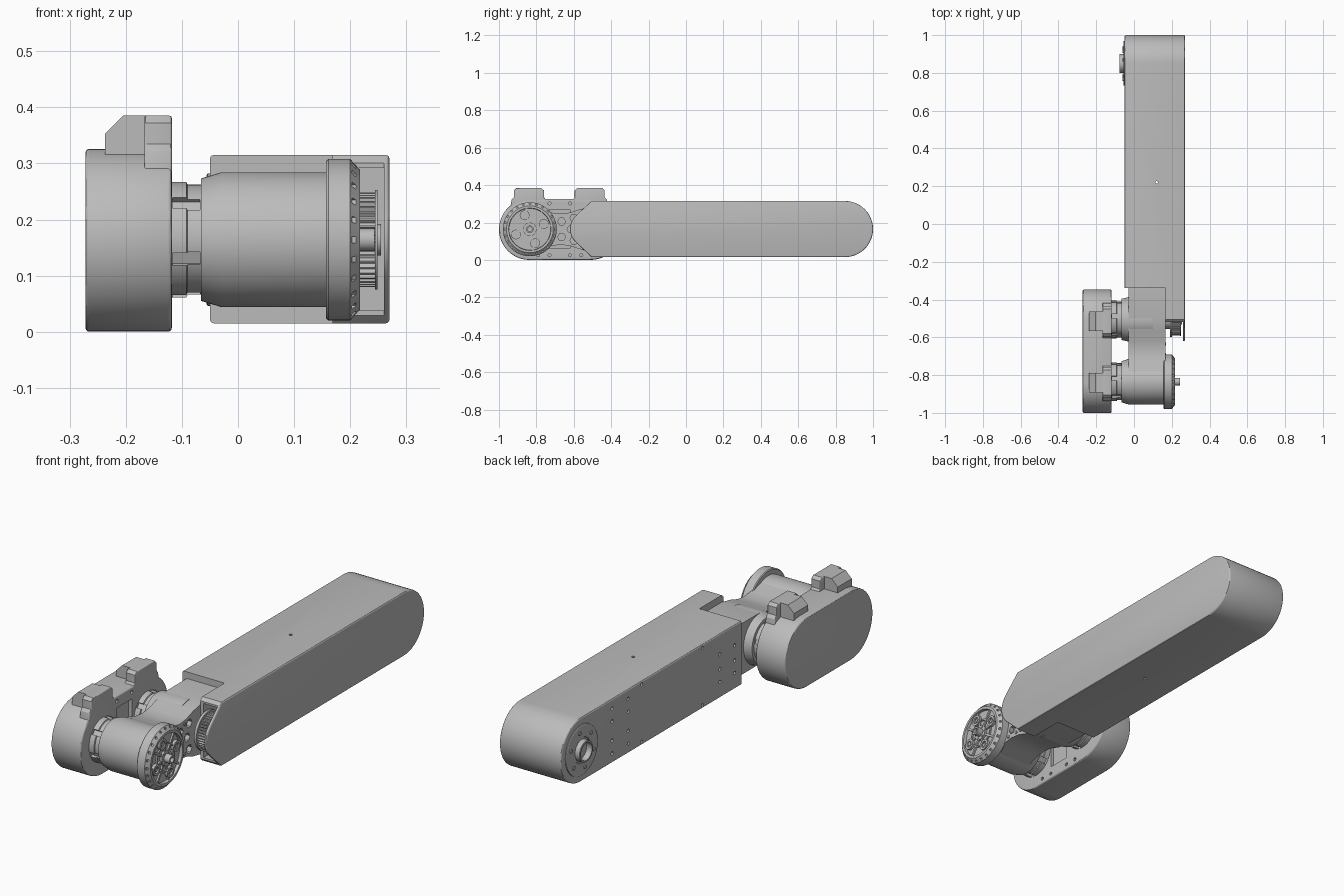
import bpy, bmesh, math
from math import sin, cos, pi, tau, radians
from mathutils import Matrix, Vector

old = bpy.data.objects.get("Cube")
if old:
    bpy.data.objects.remove(old)

grey = bpy.data.materials.new("machine grey")
grey.use_nodes = True
grey.diffuse_color = (0.5, 0.5, 0.5, 1)
grey.node_tree.nodes["Principled BSDF"].inputs["Base Color"].default_value = grey.diffuse_color

parts = []
MID = 0.164            # height of all joint axes
SHOULDER, ELBOW, TIP = -0.84, -0.505, 0.85   # joint positions along y


def finish(name, bm):
    bmesh.ops.recalc_face_normals(bm, faces=bm.faces[:])
    mesh = bpy.data.meshes.new(name)
    bm.to_mesh(mesh)
    bm.free()
    mesh.materials.append(grey)
    ob = bpy.data.objects.new(name, mesh)
    bpy.context.collection.objects.link(ob)
    parts.append(ob)
    return ob


def add_prism(bm, pts, x0, x1):
    """Extrude a (y, z) outline along x."""
    a = [bm.verts.new((x0, y, z)) for y, z in pts]
    b = [bm.verts.new((x1, y, z)) for y, z in pts]
    bm.faces.new(a)
    bm.faces.new(b[::-1])
    for i in range(len(pts)):
        j = (i + 1) % len(pts)
        bm.faces.new((a[i], b[i], b[j], a[j]))


def prism(name, pts, x0, x1, bevel=0, limit=60):
    bm = bmesh.new()
    add_prism(bm, pts, x0, x1)
    if bevel:
        bmesh.ops.recalc_face_normals(bm, faces=bm.faces[:])
        edges = [e for e in bm.edges if e.calc_face_angle(0) > radians(limit)]
        bmesh.ops.bevel(bm, geom=edges, offset=bevel, segments=3, profile=0.5, affect='EDGES')
    return finish(name, bm)


def rect(y0, y1, z0, z1):
    return [(y0, z0), (y1, z0), (y1, z1), (y0, z1)]


def arc(y, z, r, start, end, n=24):
    return [(y + r * cos(start + (end - start) * i / n),
             z + r * sin(start + (end - start) * i / n)) for i in range(n + 1)]


def circle(y, z, r, n=16):
    return arc(y, z, r, 0, tau, n)[:-1]


def around(y, z, r, n, phase=0):
    return circle(y, z, r, n) if not phase else arc(y, z, r, phase, phase + tau, n)[:-1]


def discs(name, centres, r, x0, x1, n=12):
    bm = bmesh.new()
    for y, z in centres:
        add_prism(bm, circle(y, z, r, n), x0, x1)
    return finish(name, bm)


def lathe(name, profile, y, n=64):
    """Turn an (x, radius) profile about an axis parallel to x."""
    bm = bmesh.new()
    rings = [[bm.verts.new((x, y + r * cos(tau * i / n), MID + r * sin(tau * i / n)))
              for i in range(n)] for x, r in profile]
    for a, b in zip(rings, rings[1:]):
        for i in range(n):
            j = (i + 1) % n
            bm.faces.new((a[i], a[j], b[j], b[i]))
    bm.faces.new(rings[0])
    bm.faces.new(rings[-1])
    return finish(name, bm)


def cut(ob, *cutters):
    for c in cutters:
        m = ob.modifiers.new("cut", 'BOOLEAN')
        m.operation, m.solver, m.object = 'DIFFERENCE', 'EXACT', c
    bpy.context.view_layer.update()
    mesh = bpy.data.meshes.new_from_object(ob.evaluated_get(bpy.context.evaluated_depsgraph_get()))
    ob.modifiers.clear()
    ob.data = mesh
    for c in cutters:
        parts.remove(c)
        bpy.data.objects.remove(c)


def radial_boxes(name, y, r, n, x0, x1, width, depth, phase=0):
    """Blocks arranged around a joint axis."""
    bm = bmesh.new()
    for i in range(n):
        a = phase + tau * i / n
        m = (Matrix.Translation(((x0 + x1) / 2, y, MID)) @ Matrix.Rotation(a, 4, 'X')
             @ Matrix.Translation((0, r, 0)) @ Matrix.Diagonal((x1 - x0, depth, width, 1)))
        bmesh.ops.create_cube(bm, size=1, matrix=m)
    return finish(name, bm)


# Long arm: round far end, angled nose, open pocket for the drive gear
outline = (arc(TIP, 0.165, 0.15, -pi / 2, pi / 2)
           + [(-0.505, 0.315), (-0.585, 0.24)] + arc(-0.525, 0.165, 0.095, 2.5, 3.78, 10)
           + [(-0.585, 0.09), (-0.505, 0.015)])
arm = prism("long_arm", outline, -0.05, 0.27, 0.007)
screws = [(y, z) for y in (0.5, 0.62) for z in (0.06, 0.12, 0.21, 0.27)]
screws += [(y, z) for y in (-0.29, -0.18) for z in (0.09, 0.15, 0.22)]
screws += [(y, z) for y in (-0.05, 0.4) for z in (0.03, 0.3)]
bm = bmesh.new()
bmesh.ops.create_cone(bm, cap_ends=True, segments=12, radius1=0.007, radius2=0.007, depth=0.6,
                      matrix=Matrix.Translation((0.12, 0.22, MID)))
cut(arm,
    prism("notch", rect(-0.8, -0.34, -0.1, 0.5), -0.2, 0.168),
    prism("nose_gap", rect(-0.8, -0.52, -0.1, 0.5), 0.1, 0.26),
    prism("gear_pocket", rect(-0.6, -0.3, 0.038, 0.292), 0.185, 0.26),
    finish("through_hole", bm),
    discs("screw_holes", screws, 0.008, -0.07, -0.035))

# Tip joint: cover disc with hollow hub
lathe("tip_cover", [(-0.045, 0.118), (-0.054, 0.118), (-0.056, 0.115), (-0.056, 0.06),
                    (-0.053, 0.058), (-0.053, 0.05), (-0.076, 0.05), (-0.078, 0.048),
                    (-0.078, 0.041), (-0.05, 0.041)], TIP)
discs("tip_cover_bolts", around(TIP, MID, 0.088, 6, 0.3), 0.009, -0.06, -0.05)

# Twin-joint housing: capsule with two top bumps
housing = prism("joint_housing", arc(-0.51, 0.163, 0.163, -pi / 2, pi / 2)
                + arc(-0.837, 0.163, 0.163, pi / 2, 3 * pi / 2), -0.272, -0.118, 0.007)
bolt_spots = [(y, z) for y in (-0.79, -0.73, -0.62, -0.56) for z in (0.025, 0.302)]
cut(housing, discs("housing_bolt_holes", bolt_spots, 0.008, -0.13, -0.1),
    prism("inner_recess", rect(-0.73, -0.62, 0.06, 0.27), -0.135, -0.1))
for label, y in (("front", SHOULDER), ("rear", -0.515)):
    prism(label + "_housing_bump", [(y - 0.1, 0.28), (y + 0.1, 0.28), (y + 0.092, 0.322),
          (y + 0.08, 0.335), (y + 0.08, 0.372), (y + 0.066, 0.385), (y - 0.066, 0.385),
          (y - 0.08, 0.372), (y - 0.08, 0.335), (y - 0.092, 0.322)], -0.167, -0.118, 0.004)
    # Sloped spur on the outer side of each bump
    spur = prism(label + "_bump_spur", rect(y - 0.052, y + 0.052, 0.3, 0.385), -0.237, -0.15)
    bm = bmesh.new()
    bm.from_mesh(spur.data)
    top = [e for e in bm.edges if all(v.co.z > 0.38 and v.co.x < -0.2 for v in e.verts)]
    bmesh.ops.bevel(bm, geom=top, offset=0.032, segments=1, affect='EDGES')
    bm.to_mesh(spur.data)
    bm.free()

# Shoulder motor with recessed hub face
motor = lathe("front_motor", [(-0.13, 0.103), (-0.092, 0.103), (-0.09, 0.098), (-0.066, 0.098),
              (-0.066, 0.109), (-0.03, 0.12), (0.157, 0.12), (0.157, 0.14), (0.161, 0.144),
              (0.2, 0.144), (0.217, 0.125), (0.217, 0.113), (0.203, 0.111), (0.203, 0.036),
              (0.214, 0.036), (0.214, 0.02), (0.243, 0.02), (0.243, 0.012), (0.22, 0.012)],
              SHOULDER + 0.005)
hub_y = SHOULDER + 0.005
cut(motor, radial_boxes("neck_slots", hub_y, 0.105, 6, -0.117, -0.068, 0.024, 0.03, 0.35),
    radial_boxes("rim_notches", hub_y, 0.138, 24, 0.203, 0.225, 0.011, 0.012))
radial_boxes("hub_spokes", hub_y, 0.073, 8, 0.2, 0.211, 0.01, 0.084, 0.2)
lathe("hub_ring", [(0.2, 0.068), (0.21, 0.068), (0.21, 0.062), (0.2, 0.062)], hub_y)
bosses = around(hub_y, MID, 0.08, 4, 0.36)
boss = discs("hub_bosses", bosses, 0.026, 0.2, 0.216, 24)
cut(boss, discs("boss_bores", bosses, 0.015, 0.208, 0.23, 24))
discs("hub_boss_pins", bosses, 0.008, 0.205, 0.213)
discs("hub_centre_bolts", around(hub_y, MID, 0.029, 6), 0.005, 0.21, 0.217)

# Elbow motor between housing and link
elbow = lathe("rear_motor", [(-0.13, 0.1), (-0.092, 0.1), (-0.09, 0.095), (-0.066, 0.095),
              (-0.066, 0.109), (-0.02, 0.12), (0.1, 0.12)], ELBOW)
cut(elbow, radial_boxes("rear_neck_slots", ELBOW, 0.105, 6, -0.117, -0.068, 0.024, 0.03, 0.35))

# Waisted link joining both motors and entering the arm
waist = [(-0.84, 0.118), (-0.77, 0.105), (-0.72, 0.089), (-0.67, 0.083),
         (-0.62, 0.089), (-0.57, 0.106), (-0.5, 0.12), (-0.32, 0.12)]
link = prism("link", [(y, MID - h) for y, h in waist] + [(y, MID + h) for y, h in waist[::-1]],
             -0.028, 0.166)
cut(link, discs("link_pockets", [(-0.665, MID + s * 0.042) for s in (-1, 1)]
                + [(-0.615, MID), (-0.6, MID - 0.06), (-0.6, MID + 0.06)], 0.021, 0.145, 0.18, 6))
discs("link_bolts", [(y, MID + s * 0.07) for y in (-0.69, -0.635) for s in (-1, 1)],
      0.007, 0.16, 0.17)

# Toothed drive pulley with flanges, inside the arm nose
teeth = 40
prism("drive_gear", [(ELBOW + r * cos(a), MID + r * sin(a)) for i in range(teeth * 4)
      for a, r in [(tau * i / (teeth * 4), 0.084 if i % 4 < 2 else 0.077)]], 0.2, 0.246)
lathe("gear_flange", [(0.244, 0.089), (0.249, 0.089), (0.249, 0.04), (0.244, 0.04)], ELBOW)
lathe("gear_back_flange", [(0.19, 0.092), (0.202, 0.092), (0.202, 0.04), (0.19, 0.04)], ELBOW)
lathe("gear_shaft", [(0.15, 0.05), (0.2, 0.05), (0.2, 0.028), (0.255, 0.028)], ELBOW, 32)

# Smooth round surfaces while keeping edges crisp
bpy.ops.object.select_all(action='DESELECT')
for ob in parts:
    ob.select_set(True)
bpy.context.view_layer.objects.active = parts[0]
bpy.ops.object.shade_smooth_by_angle(angle=radians(30))
